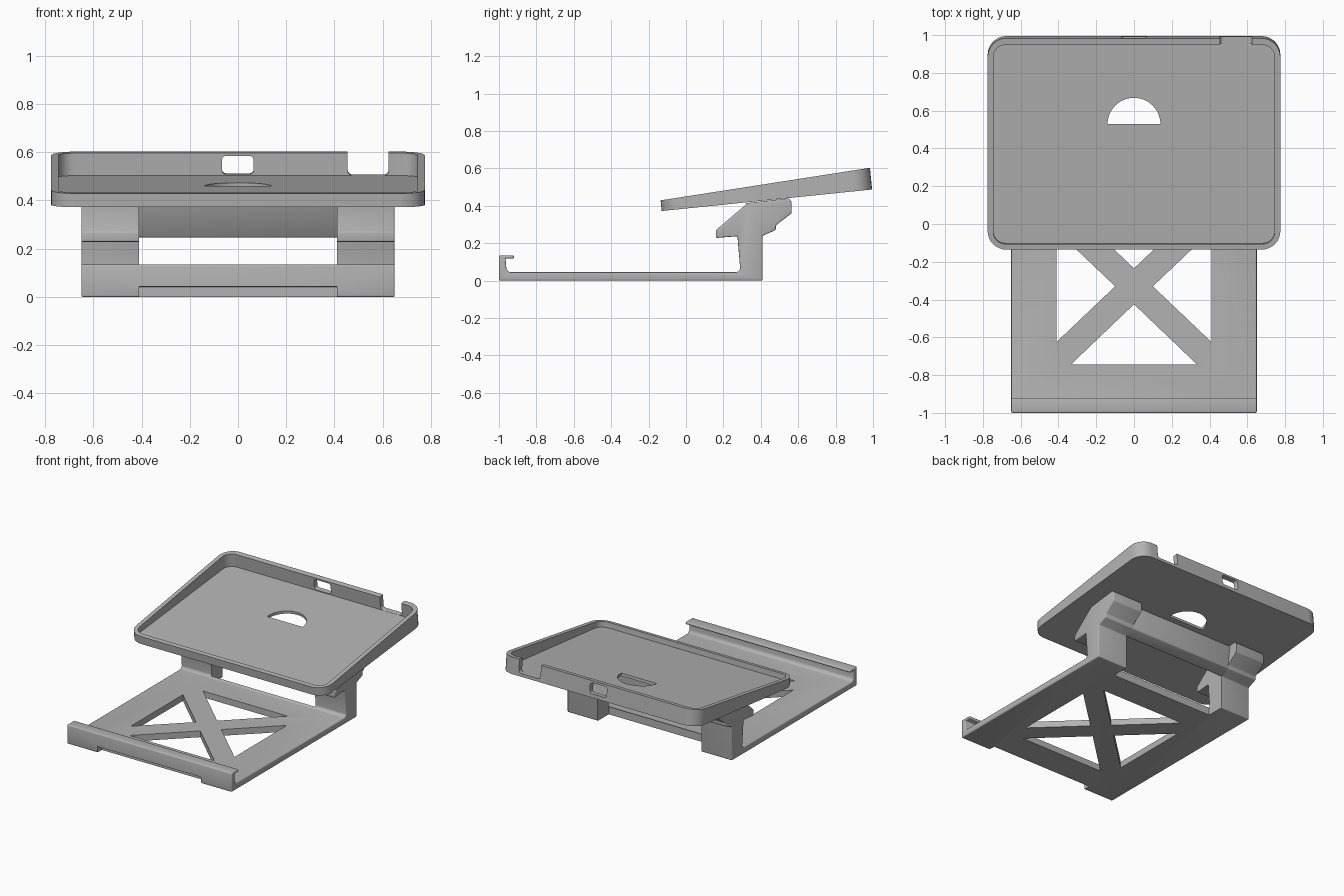
import bpy, bmesh
from math import pi, sin, cos, atan2
from mathutils import Matrix

cube = bpy.data.objects.get("Cube")
if cube:
    bpy.data.objects.remove(cube)

grey = bpy.data.materials.new("matte_grey")
grey.use_nodes = True
colour = (0.45, 0.45, 0.45, 1)
grey.diffuse_color = colour
grey.node_tree.nodes["Principled BSDF"].inputs["Base Color"].default_value = colour


def rounded_rect(x0, y0, x1, y1, r, steps=8):
    corners = [(x1 - r, y1 - r), (x0 + r, y1 - r), (x0 + r, y0 + r), (x1 - r, y0 + r)]
    return [(cx + r * cos((q + i / steps) * pi / 2), cy + r * sin((q + i / steps) * pi / 2))
            for q, (cx, cy) in enumerate(corners) for i in range(steps + 1)]


def loft(name, loops):
    """Closed solid through matching loops of points."""
    bm = bmesh.new()
    rings = [[bm.verts.new(p) for p in loop] for loop in loops]
    n = len(rings[0])
    for a, b in zip(rings, rings[1:]):
        for i in range(n):
            j = (i + 1) % n
            bm.faces.new((a[i], a[j], b[j], b[i]))
    bm.faces.new(rings[0][::-1])
    bm.faces.new(rings[-1])
    bmesh.ops.recalc_face_normals(bm, faces=bm.faces)
    mesh = bpy.data.meshes.new(name)
    bm.to_mesh(mesh)
    bm.free()
    mesh.materials.append(grey)
    obj = bpy.data.objects.new(name, mesh)
    bpy.context.collection.objects.link(obj)
    return obj


def prism(name, pts, axis, lo, hi):
    place = {"x": lambda u, v, w: (w, u, v),
             "y": lambda u, v, w: (u, w, v),
             "z": lambda u, v, w: (u, v, w)}[axis]
    return loft(name, [[place(u, v, w) for u, v in pts] for w in (lo, hi)])


def activate(obj):
    bpy.ops.object.select_all(action="DESELECT")
    obj.select_set(True)
    bpy.context.view_layer.objects.active = obj


def bevel(obj, width):
    activate(obj)
    mod = obj.modifiers.new("soft_edges", "BEVEL")
    mod.width, mod.segments, mod.limit_method, mod.angle_limit = width, 3, "ANGLE", 0.6
    bpy.ops.object.modifier_apply(modifier=mod.name)


def cut(obj, cutter):
    activate(obj)
    cutter.hide_render = True
    mod = obj.modifiers.new("cut", "BOOLEAN")
    mod.operation, mod.solver, mod.object = "DIFFERENCE", "EXACT", cutter
    bpy.ops.object.modifier_apply(modifier=mod.name)
    bpy.data.objects.remove(cutter)


def smooth(obj):
    activate(obj)
    bpy.ops.object.shade_smooth_by_angle(angle=0.6)


# Base: one side profile with front lip, floor, rear posts and heads
half, inner = 0.65, 0.41
side = [(-1, 0), (0.41, 0), (0.41, 0.24), (0.48, 0.27), (0.48, 0.295), (0.565, 0.36),
        (0.565, 0.42), (0.55, 0.44), (0.33, 0.415), (0.16, 0.27), (0.16, 0.228),
        (0.275, 0.237), (0.29, 0.06), (0.275, 0.045), (-0.945, 0.045), (-0.96, 0.06),
        (-0.965, 0.118), (-0.92, 0.118), (-0.92, 0.135), (-1, 0.135)]
base = prism("base_stand", side, "x", -half, half)
bevel(base, 0.007)

# Open the centre between the posts and notch the front foot
cut(base, prism("centre_cutter", [(0.285, -0.1), (0.7, -0.1), (0.7, 0.6), (0.1, 0.6),
                                  (0.1, 0.1), (0.285, 0.06)], "x", -inner, inner))
cut(base, prism("foot_cutter", [(-1.1, -0.1), (-0.95, -0.1), (-0.95, 0.042), (-1.1, 0.047)],
                "x", -inner, inner))

# Four triangular windows that leave a cross brace
mid = -0.33
for s in (-1, 1):
    end = [(-0.335, mid + s * 0.415), (0.335, mid + s * 0.415), (0, mid + s * 0.095)]
    flank = [(s * inner, mid - 0.295), (s * inner, mid + 0.295), (s * 0.1, mid)]
    for tri in (end, flank):
        cut(base, prism("window_cutter", tri, "z", -0.1, 0.1))
smooth(base)

# Cross beam joining the two heads
beam = prism("cross_beam", [(0.40, 0.245), (0.48, 0.27), (0.48, 0.30), (0.50, 0.433),
                            (0.32, 0.414)], "x", -inner - 0.01, inner + 0.01)
bevel(beam, 0.007)
smooth(beam)

# Tray: rounded pan whose rim rises towards the back, built flat then tilted
length, wide, wall, floor = 1.131, 0.775, 0.03, 0.02
outer = rounded_rect(-wide, 0, wide, length, 0.1)
pocket = rounded_rect(-wide + wall, wall, wide - wall, length - 0.036, 0.065)


def rim(loop):
    return [(x, y, 0.057 + 0.0525 * y) for x, y in loop]


tray = loft("tray", [[(x, y, 0) for x, y in outer], rim(outer), rim(pocket),
                     [(x, y, floor) for x, y in pocket]])

# Finger hole, port window and corner notch
arc = [(0.14 * cos(i * pi / 24), 0.664 + 0.14 * sin(i * pi / 24)) for i in range(25)]
cut(tray, prism("finger_hole_cutter", arc, "z", -0.1, 0.1))
cut(tray, prism("port_cutter", rounded_rect(-0.067, 0.026, 0.065, 0.102, 0.018), "y", 1.05, 1.2))
cut(tray, prism("notch_cutter", rounded_rect(0.455, floor + 0.001, 0.625, 0.3, 0.02), "y", 1.08, 1.2))
tilt = atan2(0.115, 1.125)
tray.data.transform(Matrix.Translation((0, -0.13, 0.372)) @ Matrix.Rotation(tilt, 4, "X"))
smooth(tray)
